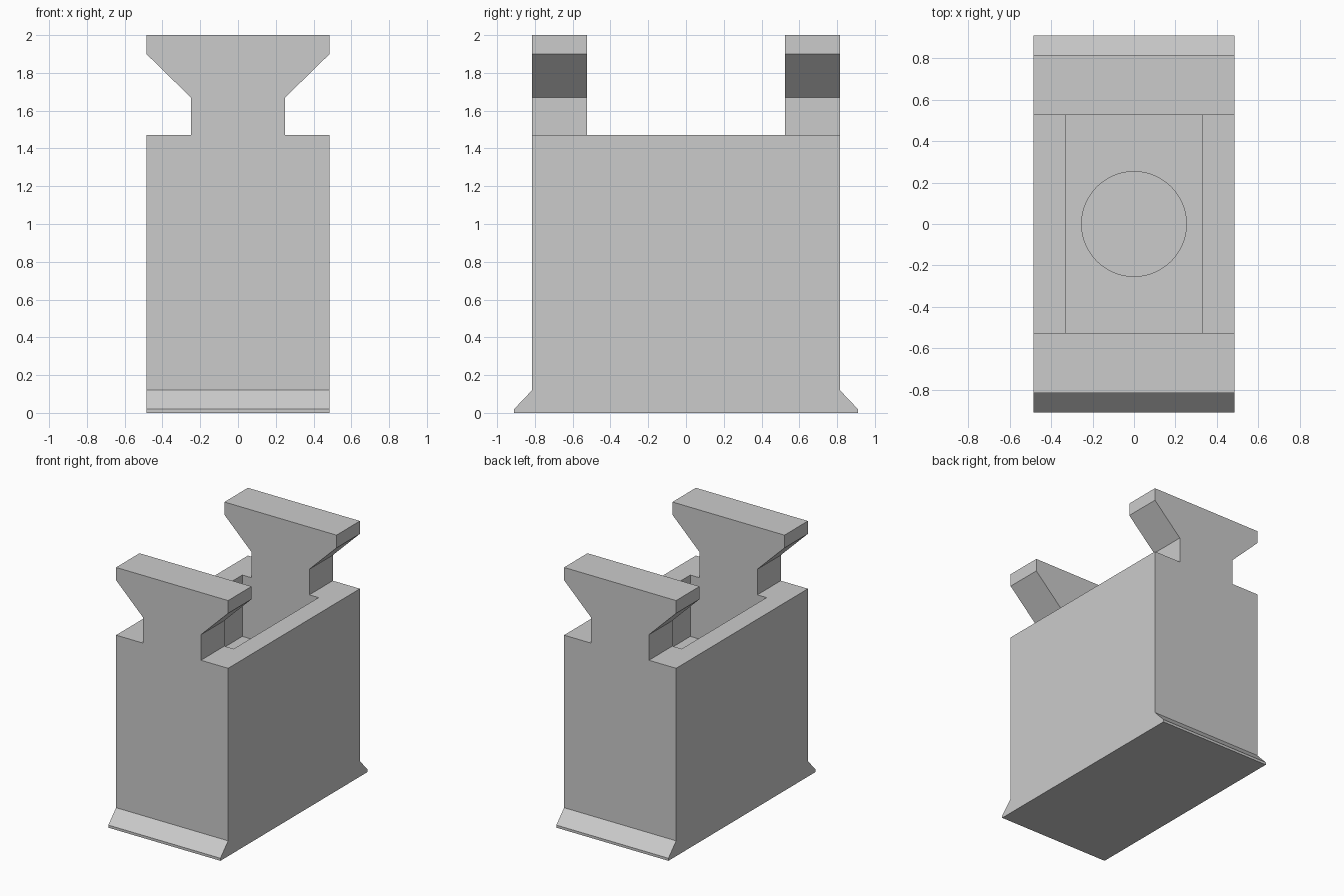
import bpy
import bmesh
from mathutils import Vector

cube = bpy.data.objects.get("Cube")
if cube:
    bpy.data.objects.remove(cube, do_unlink=True)

grey = bpy.data.materials.new("light_grey")
grey.use_nodes = True
colour = (0.6, 0.6, 0.6, 1)
grey.diffuse_color = colour
grey.node_tree.nodes["Principled BSDF"].inputs["Base Color"].default_value = colour

HALF_W = 0.485      # half width of body and heads
BODY_Y = 0.815      # half depth of body
WELL_Y = 0.525      # half depth of well, inner face of posts
DECK = 1.47         # top of body
WELL_FLOOR = 0.99


def finish(name, bm):
    bmesh.ops.recalc_face_normals(bm, faces=bm.faces)
    mesh = bpy.data.meshes.new(name)
    bm.to_mesh(mesh)
    bm.free()
    mesh.materials.append(grey)
    obj = bpy.data.objects.new(name, mesh)
    bpy.context.collection.objects.link(obj)
    return obj


def prism(name, half_profile, place, start, end):
    """Mirror a half profile and extrude it between two positions."""
    outline = half_profile + [(-a, z) for a, z in reversed(half_profile)]
    bm = bmesh.new()
    face = bm.faces.new([bm.verts.new(place(a, z, start)) for a, z in outline])
    out = bmesh.ops.extrude_face_region(bm, geom=[face])
    shift = Vector(place(0, 0, end)) - Vector(place(0, 0, start))
    verts = [v for v in out["geom"] if isinstance(v, bmesh.types.BMVert)]
    bmesh.ops.translate(bm, verts=verts, vec=shift)
    return finish(name, bm)


def along_x(a, z, d):
    return (d, a, z)


def along_y(a, z, d):
    return (a, d, z)


def cut(target, cutter):
    cutter.hide_render = True
    mod = target.modifiers.new("cut", "BOOLEAN")
    mod.operation = "DIFFERENCE"
    mod.solver = "EXACT"
    mod.object = cutter
    bpy.context.view_layer.objects.active = target
    bpy.ops.object.modifier_apply(modifier=mod.name)
    bpy.data.objects.remove(cutter, do_unlink=True)


# Body with flared foot along front and back
body = prism("body", [(0.91, 0), (0.91, 0.02), (BODY_Y, 0.12), (BODY_Y, DECK)],
             along_x, -HALF_W, HALF_W)

# Rectangular well in the top
cut(body, prism("well_cutter", [(WELL_Y, WELL_FLOOR), (WELL_Y, DECK + 0.2)],
                along_x, -0.33, 0.33))

# Round blind hole in the well floor
bm = bmesh.new()
bmesh.ops.create_cone(bm, cap_ends=True, segments=48, radius1=0.253,
                      radius2=0.253, depth=0.9)
bmesh.ops.translate(bm, verts=bm.verts, vec=(0, 0, WELL_FLOOR))
cut(body, finish("hole_cutter", bm))

# Flared posts at front and back
post = [(0.25, DECK), (0.25, 1.67), (HALF_W, 1.9), (HALF_W, 2)]
for name, side in (("front_post", -1), ("back_post", 1)):
    prism(name, post, along_y, side * WELL_Y, side * BODY_Y)

# Smooth only the round hole wall
bpy.ops.object.select_all(action="DESELECT")
body.select_set(True)
bpy.context.view_layer.objects.active = body
bpy.ops.object.shade_smooth_by_angle(angle=0.5)
